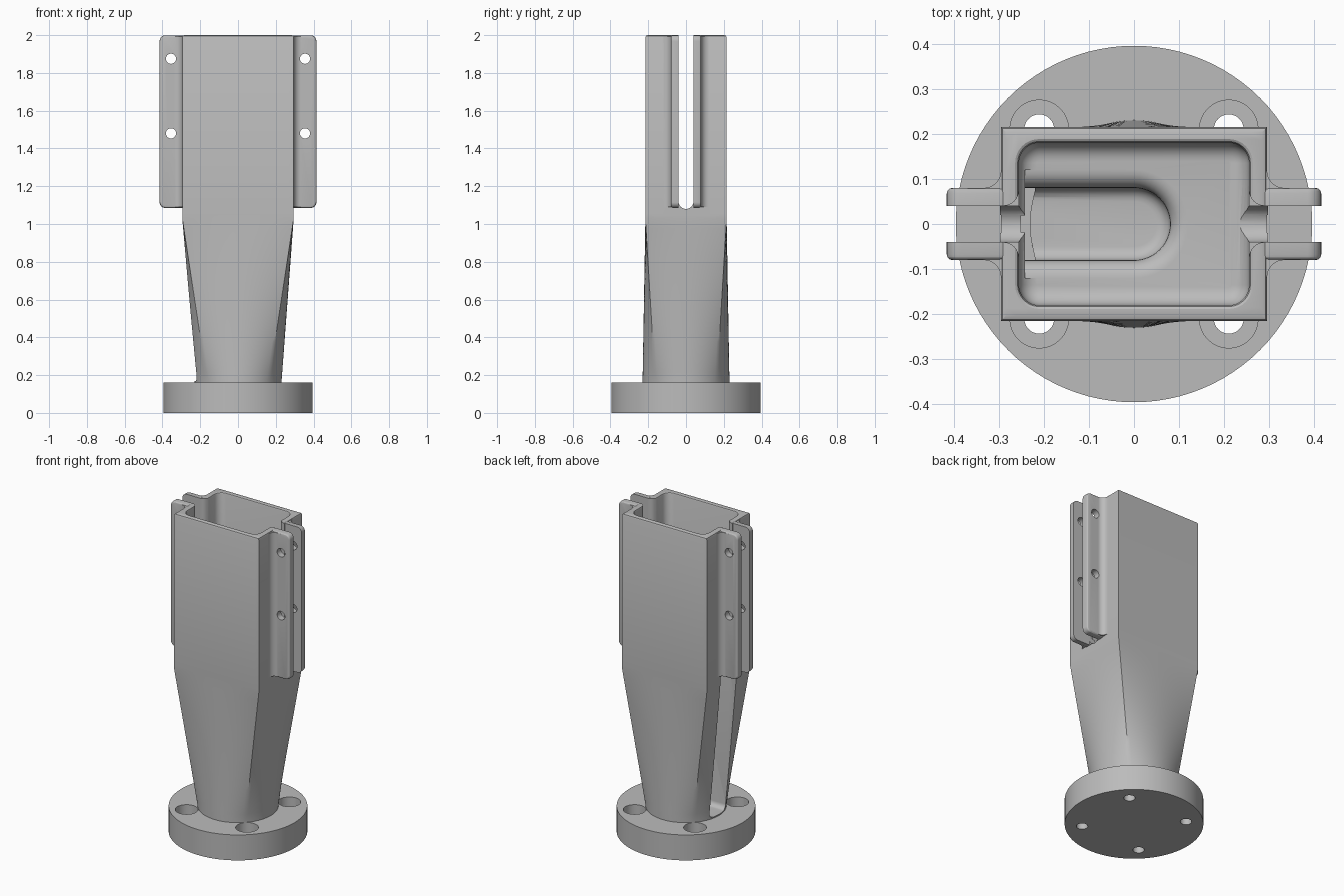
import bpy, bmesh
from math import sin, cos, pi, radians

cube = bpy.data.objects.get("Cube")
if cube:
    bpy.data.objects.remove(cube, do_unlink=True)

grey = bpy.data.materials.new("satin grey")
grey.use_nodes = True
grey.diffuse_color = (0.5, 0.5, 0.5, 1)
grey.node_tree.nodes["Principled BSDF"].inputs["Base Color"].default_value = (0.5, 0.5, 0.5, 1)


def loft(name, rings):
    """Closed solid skinned through rings of equal point count."""
    bm = bmesh.new()
    loops = [[bm.verts.new(p) for p in ring] for ring in rings]
    n = len(loops[0])
    for a, b in zip(loops, loops[1:]):
        for i in range(n):
            j = (i + 1) % n
            bm.faces.new((a[i], a[j], b[j], b[i]))
    bm.faces.new(loops[0])
    bm.faces.new(loops[-1])
    bmesh.ops.recalc_face_normals(bm, faces=bm.faces)
    mesh = bpy.data.meshes.new(name)
    bm.to_mesh(mesh)
    bm.free()
    mesh.materials.append(grey)
    ob = bpy.data.objects.new(name, mesh)
    bpy.context.collection.objects.link(ob)
    return ob


def at(outline, z):
    return [(x, y, z) for x, y in outline]


def prism(name, outline, z0, z1):
    return loft(name, [at(outline, z0), at(outline, z1)])


def box(name, x0, x1, y, z0, z1):
    return prism(name, [(x0, -y), (x1, -y), (x1, y), (x0, y)], z0, z1)


def arc(cx, cy, r, a0, a1, n=10):
    angles = [radians(a0 + (a1 - a0) * i / n) for i in range(n + 1)]
    return [(cx + r * cos(a), cy + r * sin(a)) for a in angles]


def rounded_rect(hx, hy, r, n=8):
    out = []
    for k, (sx, sy) in enumerate(((1, 1), (-1, 1), (-1, -1), (1, -1))):
        out += arc(sx * (hx - r), sy * (hy - r), r, 90 * k, 90 * k + 90, n)
    return out


def stadium(r, x_end):
    return arc(0, 0, r, -90, 90, 24) + [(x_end, r), (x_end, -r)]


def rect_loop(hx, hy, n=24):
    """Rectangle sampled evenly along each side, starting at the +x -y corner."""
    corners = [(hx, -hy), (hx, hy), (-hx, hy), (-hx, -hy)]
    out = []
    for (ax, ay), (bx, by) in zip(corners, corners[1:] + corners[:1]):
        out += [(ax + (bx - ax) * i / n, ay + (by - ay) * i / n) for i in range(n)]
    return out


def select(ob):
    bpy.ops.object.select_all(action='DESELECT')
    bpy.context.view_layer.objects.active = ob
    ob.select_set(True)


def modify(ob, kind, **settings):
    mod = ob.modifiers.new(kind.title(), kind)
    for key, value in settings.items():
        setattr(mod, key, value)
    select(ob)
    bpy.ops.object.modifier_apply(modifier=mod.name)


def combine(ob, tool, operation):
    modify(ob, 'BOOLEAN', object=tool, operation=operation, solver='EXACT')
    bpy.data.objects.remove(tool, do_unlink=True)


def cut(ob, tool):
    combine(ob, tool, 'DIFFERENCE')


def smooth(ob):
    select(ob)
    bpy.ops.object.shade_smooth_by_angle(angle=radians(28))


# Round mounting flange with four counterbored bolt holes
flange = prism("base_flange", arc(0, 0, 0.395, 0, 360, 96)[:-1], 0, 0.16)
for sx in (-1, 1):
    for sy in (-1, 1):
        for r, z0 in ((0.033, -0.1), (0.065, 0.07)):
            cut(flange, prism("bolt_cutter", arc(sx * 0.21, sy * 0.21, r, 0, 360, 32)[:-1], z0, 0.3))
smooth(flange)

# Post: round foot blending into a rectangular socket, with a softened rim
HX, HY, FOOT, NECK = 0.295, 0.215, 0.23, 1.03
circle = arc(0, 0, FOOT, -45, 315, 96)[:-1]
rect = rect_loop(HX, HY)
rings = [at(circle, 0.14)]
for k in range(17):
    t = k / 16
    rings.append([(c[0] + (q[0] - c[0]) * t, c[1] + (q[1] - c[1]) * t, 0.16 + (NECK - 0.16) * t)
                  for c, q in zip(circle, rect)])
rings.append(at(rect, NECK + 0.02))
for d, z in ((0, 1.988), (0.0035, 1.9965), (0.012, 2.0)):
    rings.append(at(rect_loop(HX - d, HY - d), z))
post = loft("socket_post", rings)

# Clamping ears, their root fillets and bolt holes
for s in (-1, 1):
    profile = rounded_rect(0.0725, 0.457, 0.03)
    ear = loft("ear", [[(s * (0.3425 + u), y, 1.542 + v) for u, v in profile] for y in (-0.08, 0.08)])
    modify(ear, 'BEVEL', width=0.012, segments=3, limit_method='ANGLE', angle_limit=radians(40))
    combine(post, ear, 'UNION')
    for sy in (-1, 1):
        outline = [(0.28, 0.07), (0.334, 0.07)] + arc(0.333, 0.118, 0.038, 270, 180) + [(0.28, 0.118)]
        root = prism("ear_root", [(s * x, sy * y) for x, y in outline], 1.09, 1.993)
        combine(post, root, 'UNION')
    for z in (1.48, 1.875):
        hole = arc(s * 0.355, z, 0.027, 0, 360, 24)[:-1]
        cut(post, loft("hole_cutter", [[(x, y, v) for x, v in hole] for y in (-0.3, 0.3)]))

# Socket cavity with rounded corners, filleted floor and softened lip
FLOOR, R = 1.075, 0.04
rings = []
for k in range(7):
    a = k / 6 * pi / 2
    d = R * (1 - sin(a))
    rings.append(at(rounded_rect(0.255 - d, 0.18 - d, 0.045 - d), FLOOR + R * (1 - cos(a))))
for d, z in ((0, 1.99), (0.003, 1.997), (0.01, 2.001), (0.01, 2.1)):
    rings.append(at(rounded_rect(0.255 + d, 0.18 + d, 0.045 + d), z))
cut(post, loft("cavity_cutter", rings))

# Side slots between the ears, round at the bottom and eased on the inside
for s in (-1, 1):
    slot = arc(0, 1.12, 0.04, 180, 360, 16) + [(0.04, 2.1), (-0.04, 2.1)]
    cut(post, loft("slot_cutter", [[(s * x, y, z) for y, z in slot] for x in (0.2, 0.5)]))
    cut(post, box("gap_cutter", *sorted((s * 0.297, s * 0.5)), 0.0402, 1.05, 2.1))
    ease = arc(0.29, 0.075, 0.035, 270, 180, 6) + [(0.24, 0.075)]
    ease += [(x, -y) for x, y in reversed(ease)]
    cut(post, prism("ease_cutter", [(s * x, y) for x, y in ease], 1.13, 2.1))

# Cable channel down the post, open on one side
rings = []
for k in range(6):
    a = k / 5 * pi / 2
    rings.append(at(stadium(0.05 + 0.03 * sin(a), -0.5), 0.168 + 0.03 * (1 - cos(a))))
rings.append(at(stadium(0.08, -0.5), FLOOR + 0.003))
cut(post, loft("channel_cutter", rings))

# Rounded lip where the channel meets the cavity floor
rings = [at(stadium(0.0795, -0.25), FLOOR - 0.045)]
for k in range(7):
    a = k / 6 * pi / 2
    rings.append(at(stadium(0.08 + R * (1 - cos(a)), -0.25), FLOOR - R + R * sin(a)))
rings.append(at(stadium(0.12, -0.25), FLOOR + 0.01))
cut(post, loft("lip_cutter", rings))
smooth(post)
